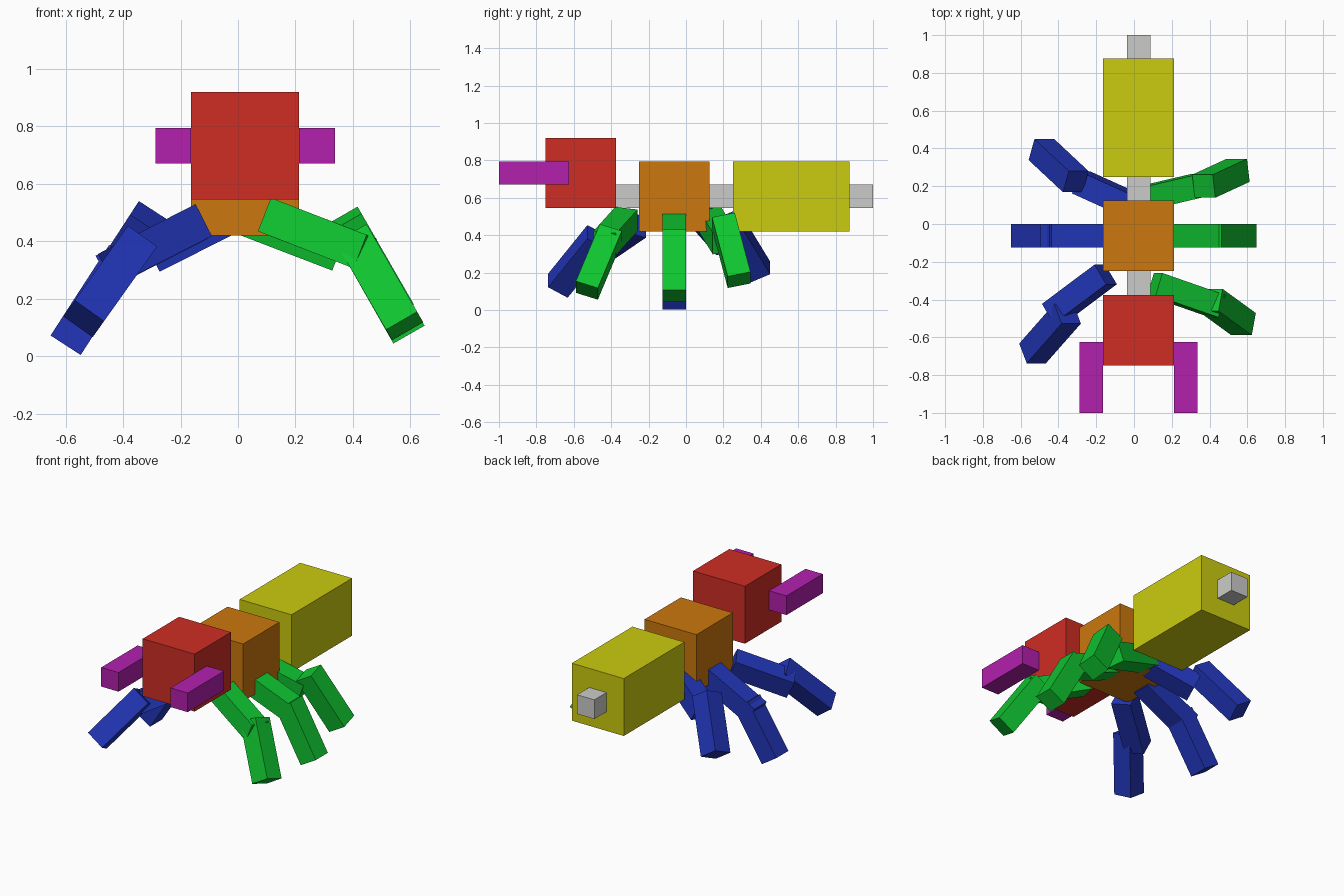
import bpy
from mathutils import Vector, Matrix

if "Cube" in bpy.data.objects:
    bpy.data.objects.remove(bpy.data.objects["Cube"])


def material(name, rgb):
    m = bpy.data.materials.new(name)
    m.diffuse_color = (*rgb, 1.0)
    m.use_nodes = True
    m.node_tree.nodes["Principled BSDF"].inputs["Base Color"].default_value = m.diffuse_color
    return m


RED = material("red", (0.62, 0.026, 0.017))
ORANGE = material("orange", (0.60, 0.185, 0.004))
YELLOW = material("yellow", (0.60, 0.60, 0.005))
PURPLE = material("purple", (0.45, 0.014, 0.42))
GREEN = material("green", (0.005, 0.56, 0.03))
BLUE = material("blue", (0.016, 0.036, 0.48))
GREY = material("light grey", (0.60, 0.60, 0.58))


def cube(name, mat, matrix):
    bpy.ops.mesh.primitive_cube_add(size=1)
    ob = bpy.context.object
    ob.name = name
    ob.data.transform(matrix)
    ob.data.materials.append(mat)
    return ob


def block(name, mat, lo, hi):
    """Axis-aligned box between two corners."""
    lo, hi = Vector(lo), Vector(hi)
    cube(name, mat, Matrix.Translation((lo + hi) / 2) @ Matrix.Diagonal((*(hi - lo), 1)))


def limb(name, mat, start, end, width=0.125):
    """Square bar from start to end, with one cross axis kept in the xz plane."""
    start, end = Vector(start), Vector(end)
    axis = end - start
    a = axis.normalized()
    u = a.cross(Vector((0, 1, 0))).normalized()
    v = a.cross(u)
    rot = Matrix((u, v, a)).transposed().to_4x4()
    size = Matrix.Diagonal((width, width, axis.length, 1))
    cube(name, mat, Matrix.Translation((start + end) / 2) @ rot @ size)


# Body blocks on a square spine
X0, X1 = -0.163, 0.212
block("head", RED, (X0, -0.75, 0.545), (X1, -0.375, 0.92))
block("thorax", ORANGE, (X0, -0.25, 0.42), (X1, 0.125, 0.795))
block("abdomen", YELLOW, (X0, 0.25, 0.42), (X1, 0.875, 0.795))
block("spine", GREY, (-0.038, -0.40, 0.545), (0.087, 1.0, 0.67))

# Mandibles on both sides of the head
for side, x in (("left", X0 - 0.125), ("right", X1)):
    block(side + "_mandible", PURPLE, (x, -1.0, 0.67), (x + 0.125, -0.625, 0.795))

# Legs: upper start, upper end, lower start, lower end
legs = {
    "front_right": (GREEN, (0.11, -0.319, 0.486), (0.443, -0.435, 0.357),
                    (0.404, -0.402, 0.41), (0.58, -0.53, 0.105)),
    "middle_right": (GREEN, (0.09, -0.0625, 0.493), (0.435, -0.0625, 0.361),
                     (0.41, -0.0625, 0.40), (0.595, -0.0625, 0.075)),
    "back_right": (GREEN, (-0.003, 0.124, 0.492), (0.338, 0.204, 0.361),
                   (0.369, 0.20, 0.477), (0.551, 0.284, 0.161)),
    "front_left": (BLUE, (-0.15, -0.267, 0.458), (-0.428, -0.475, 0.316),
                   (-0.352, -0.475, 0.39), (-0.537, -0.685, 0.13)),
    "middle_left": (BLUE, (-0.133, -0.0625, 0.464), (-0.467, -0.0625, 0.294),
                    (-0.396, -0.0625, 0.353), (-0.60, -0.0625, 0.038)),
    "back_left": (BLUE, (0.03, 0.08, 0.517), (-0.28, 0.22, 0.36),
                  (-0.308, 0.224, 0.482), (-0.49, 0.394, 0.202)),
}
for name, (mat, a, b, c, d) in legs.items():
    limb(name + "_upper_leg", mat, a, b)
    limb(name + "_lower_leg", mat, c, d)
